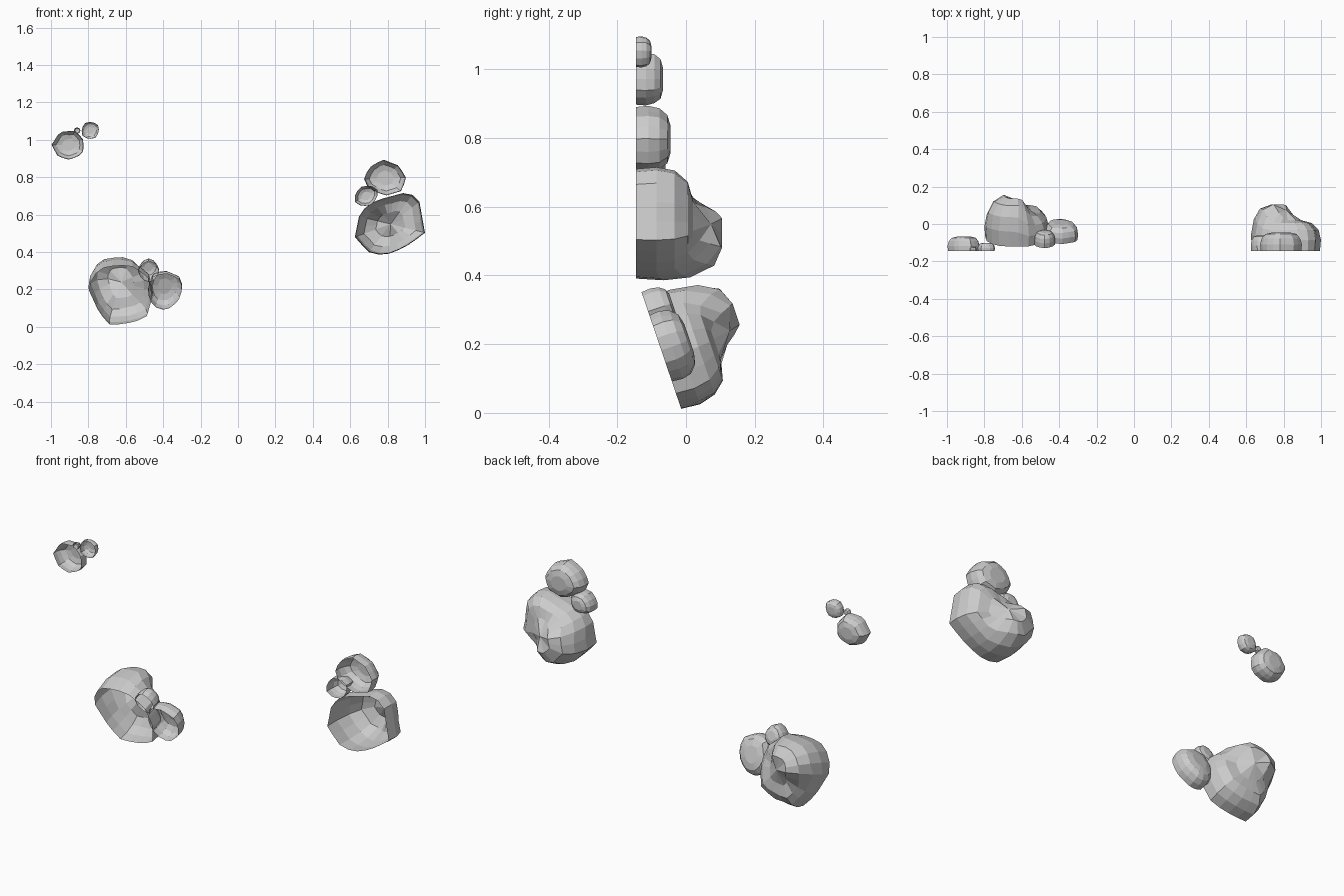
import bpy, math, random
from mathutils import Vector

if "Cube" in bpy.data.objects:
    bpy.data.objects.remove(bpy.data.objects["Cube"])

random.seed(4)
# Dome profile shared by all rocks: (outline scale, height fraction)
RINGS = [(0.97, 0), (1.0, 0.36), (0.93, 0.68), (0.74, 0.91), (0.42, 1.0)]


def resample(pts, n):
    """Spread n points evenly along a closed outline."""
    pts = [Vector(p) for p in pts]
    lens = [(pts[(i + 1) % len(pts)] - p).length for i, p in enumerate(pts)]
    total, out = sum(lens), []
    for k in range(n):
        d, i = total * k / n, 0
        while d > lens[i]:
            d -= lens[i]
            i += 1
        out.append(pts[i].lerp(pts[(i + 1) % len(pts)], d / lens[i]))
    return out


def rock(name, outline, height, plane, lumps=(), n=16):
    """Open-backed faceted half rock; outline is in x,z and the rock swells away from the wall plane."""
    y0, slope = plane
    normal = Vector((0, 1, slope)).normalized()
    pts = resample(outline, n)
    centre = sum(pts, Vector((0, 0))) / n

    def place(p, frac):
        h = height
        for cx, cz, r, dh in lumps:
            d = (p - Vector((cx, cz))).length
            h += dh * min(1, max(0, (r - d) / (0.4 * r)))
        return Vector((p.x, y0 - slope * p.y, p.y)) + normal * h * frac

    verts, faces = [], []
    for s, frac in RINGS:
        for p in pts:
            k = s * (1 + random.uniform(-0.02, 0.02) * (frac > 0.5))
            verts.append(place(centre.lerp(p, k), frac))
    verts.append(place(centre, 1.0))
    for r in range(len(RINGS) - 1):
        for i in range(n):
            j = (i + 1) % n
            faces.append((r * n + i, r * n + j, r * n + n + j, r * n + n + i))
    last = (len(RINGS) - 1) * n
    # Quads around the crown
    for i in range(0, n, 2):
        faces.append((last + i, last + i + 1, last + (i + 2) % n, len(verts) - 1))
    me = bpy.data.meshes.new(name)
    me.from_pydata(verts, [], faces)
    ob = bpy.data.objects.new(name, me)
    bpy.context.collection.objects.link(ob)
    return ob


def oval(cx, cz, rx, rz, tilt=0.0):
    out = []
    for k in range(8):
        a = -k * math.tau / 8
        u, v = rx * math.cos(a), rz * math.sin(a)
        out.append((cx + u * math.cos(tilt) - v * math.sin(tilt),
                    cz + u * math.sin(tilt) + v * math.cos(tilt)))
    return out


WALL = (-0.145, 0.0)
LEAN = (-0.01, 0.34)

# Lower left cluster, leaning back
rock("low_large_rock",
     [(-.80, .19), (-.79, .25), (-.745, .315), (-.64, .335), (-.55, .325), (-.475, .26),
      (-.455, .16), (-.48, .055), (-.55, .02), (-.684, .002), (-.745, .07)],
     0.155, LEAN, [(-.69, .265, .15, .085)], 20)
rock("low_medium_rock",
     [(-.455, .27), (-.39, .29), (-.315, .26), (-.294, .205), (-.316, .135),
      (-.385, .083), (-.455, .105), (-.487, .18)], 0.088, LEAN)
rock("low_small_rock", oval(-.478, .295, .057, .058), 0.075, LEAN, n=12)

# Right cluster
rock("right_large_rock",
     [(.625, .48), (.652, .615), (.733, .675), (.909, .722), (.968, .68), (1.0, .50),
      (.888, .422), (.78, .38), (.695, .40)],
     0.165, WALL, [(.72, .49, .15, .085)], 20)
rock("right_medium_rock",
     [(.78, .893), (.861, .861), (.898, .797), (.877, .727), (.786, .70),
      (.695, .743), (.67, .80), (.717, .866)], 0.10, WALL)
rock("right_small_rock", oval(.685, .70, .068, .055, .5), 0.085, WALL, n=12)

# Upper left cluster
rock("high_large_rock",
     [(-.997, .973), (-.952, 1.043), (-.866, 1.048), (-.824, .995), (-.829, .925),
      (-.898, .892), (-.963, .91)], 0.078, WALL)
rock("high_medium_rock", oval(-.79, 1.05, .05, .048, .6), 0.044, WALL, n=12)
rock("high_small_rock", oval(-.86, 1.049, .018, .017), 0.022, WALL, n=8)
